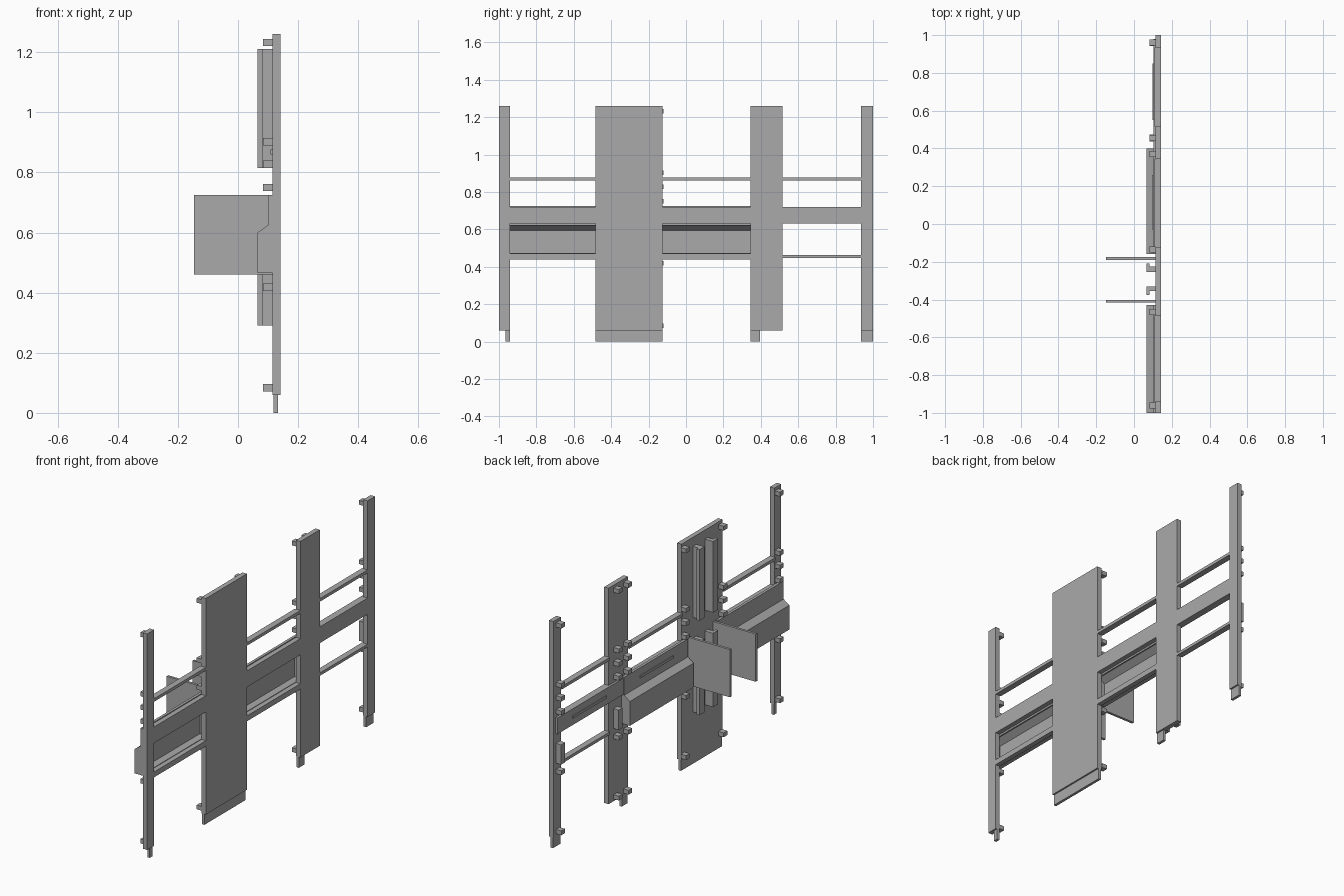
import bpy
import bmesh

cube = bpy.data.objects.get("Cube")
if cube:
    bpy.data.objects.remove(cube)

grey = bpy.data.materials.new("mid_grey")
grey.use_nodes = True
grey.diffuse_color = (0.4, 0.4, 0.4, 1)
grey.node_tree.nodes["Principled BSDF"].inputs["Base Color"].default_value = (0.4, 0.4, 0.4, 1)


def finish(name, bm):
    bmesh.ops.recalc_face_normals(bm, faces=bm.faces)
    mesh = bpy.data.meshes.new(name)
    bm.to_mesh(mesh)
    bm.free()
    mesh.materials.append(grey)
    obj = bpy.data.objects.new(name, mesh)
    bpy.context.collection.objects.link(obj)
    return obj


def box(name, xs, ys, zs):
    """Box between pairs of limits."""
    bm = bmesh.new()
    bmesh.ops.create_cube(bm, size=1)
    for v in bm.verts:
        for i, (lo, hi) in enumerate((xs, ys, zs)):
            v.co[i] = lo if v.co[i] < 0 else hi
    return finish(name, bm)


def extrude_y(name, profile, y0, y1):
    """Extrude an x-z outline along y."""
    bm = bmesh.new()
    face = bm.faces.new([bm.verts.new((x, y0, z)) for x, z in profile])
    out = bmesh.ops.extrude_face_region(bm, geom=[face])
    moved = [g for g in out["geom"] if isinstance(g, bmesh.types.BMVert)]
    bmesh.ops.translate(bm, verts=moved, vec=(0, y1 - y0, 0))
    return finish(name, bm)


BACK, FRONT = 0.115, 0.142
PLATE = (BACK, FRONT)

# Upright boards, each with a thinner tongue at the foot
uprights = [((-1, -0.94), (-0.965, -0.94)),
            ((-0.485, -0.125), (-0.485, -0.125)),
            ((0.345, 0.515), (0.345, 0.395)),
            ((0.935, 1), (0.935, 1))]
for board, tongue in uprights:
    box("upright_board", PLATE, board, (0.06, 1.26))
    box("foot_tongue", (0.118, 0.133), tongue, (0, 0.06))

# Rails and thin rods filling the bays between the boards
for bay in range(3):
    span = (uprights[bay][0][1], uprights[bay + 1][0][0])
    box("main_rail", PLATE, span, (0.63, 0.72))
    box("upper_rod", (0.108, FRONT), span, (0.86, 0.877))
    if bay < 2:
        box("window_sill", PLATE, span, (0.44, 0.47))
    else:
        box("lower_rod", (0.108, FRONT), span, (0.448, 0.464))
box("rail_backing", (0.103, BACK), (0.4, 0.98), (0.63, 0.72))

# Bulged hollow panels behind the windows, with closed ends
shell = [(0.115, 0.725), (0.1, 0.725), (0.1, 0.625), (0.065, 0.6),
         (0.065, 0.465), (0.115, 0.465), (0.115, 0.473), (0.073, 0.473),
         (0.073, 0.595), (0.108, 0.62), (0.115, 0.62)]
cap = shell[2:6] + [(0.115, 0.625)]
for y0, y1 in ((-1, -0.43), (-0.16, 0.4)):
    extrude_y("bulged_panel", shell, y0, y1)
    extrude_y("panel_end", cap, y0, y0 + 0.01)
    extrude_y("panel_end", cap, y1 - 0.01, y1)

# Long slim ribs on the rail backs
box("rail_rib", (0.099, 0.104), (0.55, 0.85), (0.668, 0.682))
box("rail_rib", (0.096, 0.101), (-0.03, 0.26), (0.668, 0.682))

# Fins standing out from the wide board
for y in (-0.19, -0.416):
    box("fin", (-0.147, BACK), (y, y + 0.014), (0.46, 0.725))

# L-section channels on the wide board, upper and lower
for z in ((0.815, 1.21), (0.29, 0.7)):
    for flange, web in (((-0.255, -0.21), (-0.255, -0.225)),
                        ((-0.375, -0.33), (-0.355, -0.33))):
        box("channel_flange", (0.065, 0.081), flange, z)
        box("channel_web", (0.081, BACK), web, z)

# Clips in columns on the board backs
for y in (-0.96, -0.465, -0.135, 0.37, 0.455, 0.96):
    for z in (0.084, 0.418, 0.75, 0.827, 0.902, 1.232):
        box("clip", (0.083, BACK), (y - 0.016, y + 0.016), (z - 0.012, z + 0.012))

# Taller blocks beside the open bay
for y in (0.455, 0.96):
    box("spacer_block", (0.083, BACK), (y - 0.018, y + 0.018), (0.465, 0.575))
